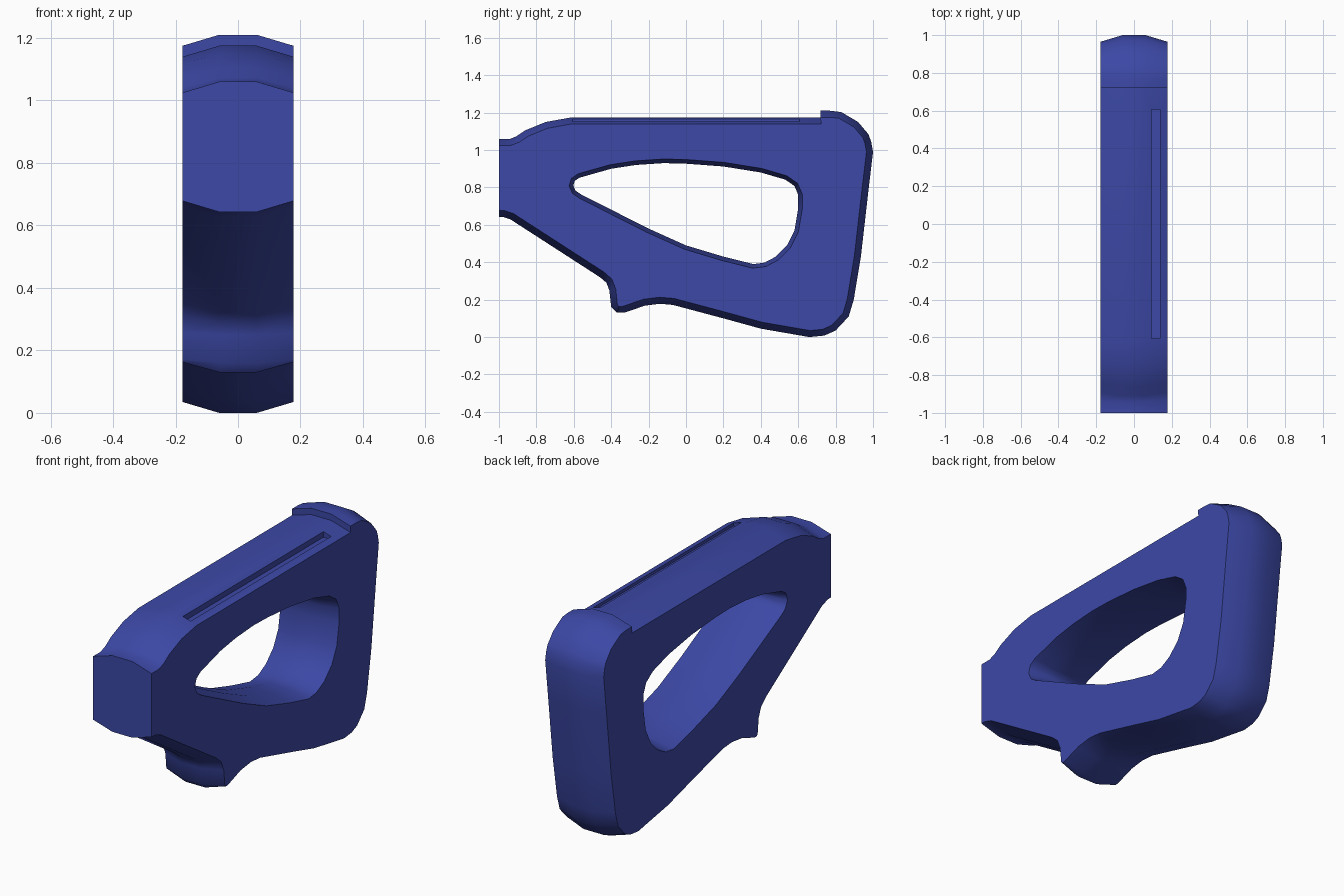
import bpy, bmesh, math
from mathutils import Vector

if "Cube" in bpy.data.objects:
    bpy.data.objects.remove(bpy.data.objects["Cube"])

HALF, FLAT = 0.177, 0.06      # half width, half width of the central flat band

# Side outlines as (y, z)
OUTER = [(-1, 1.06), (-0.94, 1.06), (-0.91, 1.072), (-0.86, 1.105), (-0.75, 1.15),
         (-0.61, 1.175), (0.72, 1.175), (0.72, 1.21), (0.77, 1.21), (0.83, 1.203),
         (0.92, 1.15), (0.975, 1.085), (0.99, 1.045), (1.0, 0.99), (0.975, 0.78),
         (0.935, 0.43), (0.897, 0.2), (0.87, 0.11), (0.80, 0.035), (0.74, 0.008),
         (0.66, 0.0), (0.4, 0.045), (0.2, 0.1), (-0.07, 0.172), (-0.14, 0.178),
         (-0.22, 0.168), (-0.33, 0.13), (-0.37, 0.13), (-0.40, 0.16), (-0.41, 0.25),
         (-0.425, 0.29), (-0.46, 0.32), (-0.94, 0.63), (-0.98, 0.643), (-1, 0.643)]
HOLE = [(-0.603, 0.81), (-0.595, 0.835), (-0.57, 0.852), (-0.4, 0.9), (-0.27, 0.92),
        (-0.12, 0.93), (0, 0.927), (0.2, 0.912), (0.4, 0.88), (0.53, 0.842),
        (0.58, 0.808), (0.6, 0.76), (0.6, 0.69), (0.58, 0.57), (0.54, 0.49),
        (0.48, 0.43), (0.42, 0.398), (0.36, 0.39), (0.2, 0.43), (0, 0.49),
        (-0.2, 0.58), (-0.56, 0.762), (-0.59, 0.782)]


def shifted(points, dist):
    """Move each point to the right of the clockwise outline by dist."""
    out = []
    for i, p in enumerate(points):
        a, b = Vector(points[i - 1]), Vector(points[(i + 1) % len(points)])
        t = (b - a).normalized()
        n = Vector((t.y, -t.x))
        # front cap and top step only drop vertically
        if p[0] == -1 or p == (0.72, 1.21):
            n = Vector((0, -1 if p[1] > 0.8 else 1))
        out.append(Vector(p) + n * dist)
    return out


def add_rings(bm, points, dist):
    """Four matching loops across the width, skinned together."""
    side = shifted(points, dist)
    mid = [Vector(p) for p in points]
    rings = [[bm.verts.new((x, p.x, p.y)) for p in pts]
             for x, pts in ((-HALF, side), (-FLAT, mid), (FLAT, mid), (HALF, side))]
    n = len(points)
    for r, s in zip(rings, rings[1:]):
        for i in range(n):
            j = (i + 1) % n
            bm.faces.new((r[i], r[j], s[j], s[i]))
    return rings[0], rings[3]


# Stock body with its open grip
bm = bmesh.new()
outer = add_rings(bm, OUTER, 0.035)
hole = add_rings(bm, HOLE, -0.022)
for o, h in zip(outer, hole):
    edges = [bm.edges.get((ring[i - 1], ring[i])) for ring in (o, h) for i in range(len(ring))]
    bmesh.ops.triangle_fill(bm, edges=edges, use_beauty=True)
bmesh.ops.recalc_face_normals(bm, faces=bm.faces)
mesh = bpy.data.meshes.new("stock_body")
bm.to_mesh(mesh)
bm.free()
body = bpy.data.objects.new("stock_body", mesh)
bpy.context.collection.objects.link(body)

mat = bpy.data.materials.new("blue")
mat.diffuse_color = (0.045, 0.065, 0.38, 1)
mat.use_nodes = True
mat.node_tree.nodes["Principled BSDF"].inputs["Base Color"].default_value = mat.diffuse_color
mesh.materials.append(mat)

# Long groove along the top, on the right only
bpy.ops.mesh.primitive_cube_add(size=1, location=(0.115, 0, 1.185))
cutter = bpy.context.object
cutter.name = "groove_cutter"
cutter.scale = (0.046, 1.215, 0.10)
cutter.hide_render = True
cutter.data.materials.append(mat)
cut = body.modifiers.new("groove", 'BOOLEAN')
cut.operation = 'DIFFERENCE'
cut.solver = 'EXACT'
cut.object = cutter

bpy.ops.object.select_all(action='DESELECT')
body.select_set(True)
bpy.context.view_layer.objects.active = body
bpy.ops.object.modifier_apply(modifier="groove")
bpy.data.objects.remove(cutter)
bpy.ops.object.shade_smooth_by_angle(angle=math.radians(42))
